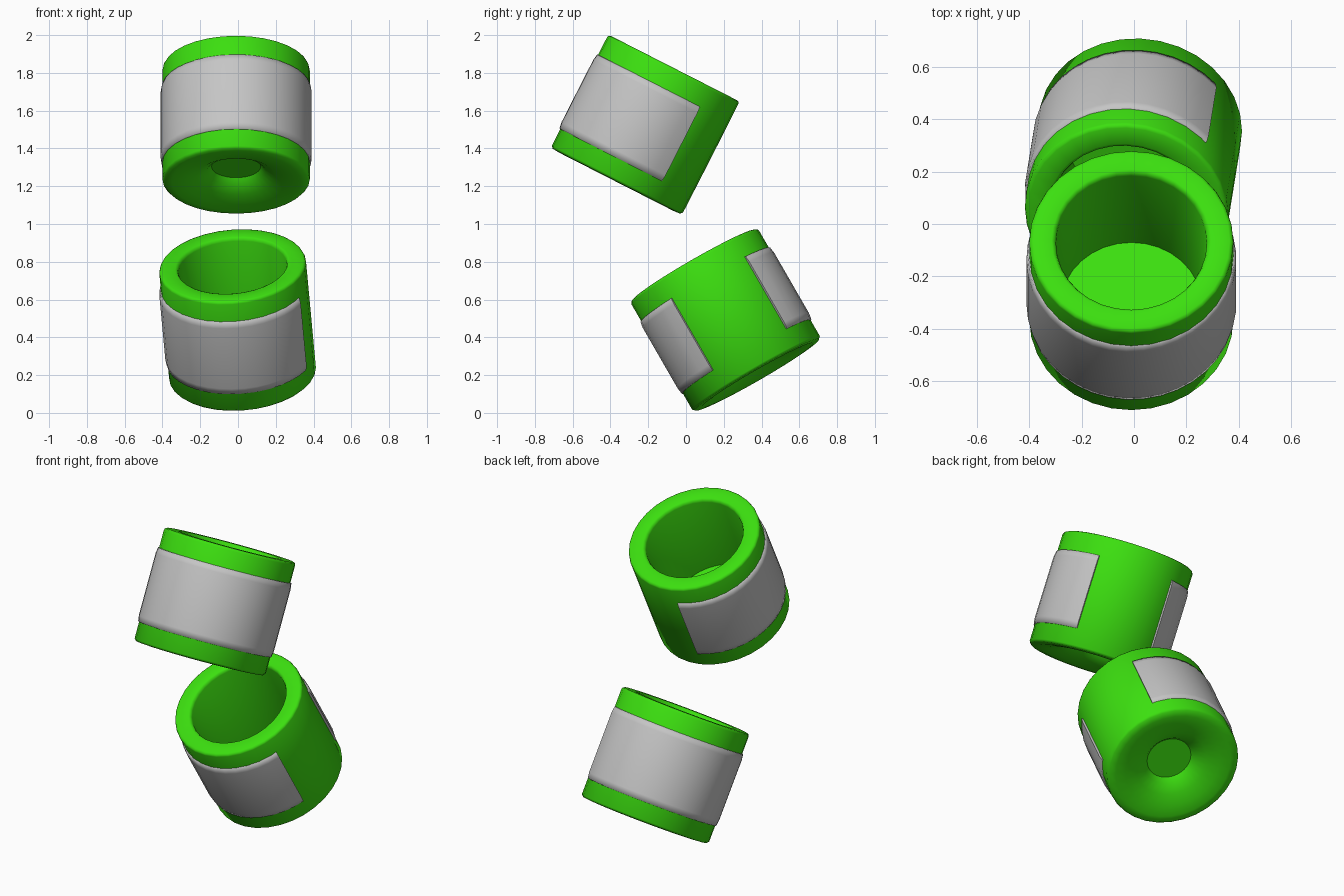
import bpy, bmesh, math
from mathutils import Matrix, Vector

if "Cube" in bpy.data.objects:
    bpy.data.objects.remove(bpy.data.objects["Cube"])


def material(name, rgb):
    m = bpy.data.materials.new(name)
    m.diffuse_color = (*rgb, 1)
    m.use_nodes = True
    m.node_tree.nodes["Principled BSDF"].inputs["Base Color"].default_value = m.diffuse_color
    return m


GREEN = material("bright_green", (0.045, 0.74, 0.005))
GREY = material("light_grey", (0.56, 0.56, 0.56))


def lathe(name, profile, start, sweep, steps, mat, matrix, angle, closed):
    """Sweep an (r, z) profile around local z; closed makes a capped partial band."""
    full = sweep >= 360
    bm = bmesh.new()
    rings = []
    for i in range(steps if full else steps + 1):
        a = math.radians(start + sweep * i / steps)
        rings.append([bm.verts.new((r * math.cos(a), r * math.sin(a), z)) for r, z in profile])
    n = len(profile)
    for i in range(steps):
        a, b = rings[i], rings[(i + 1) % len(rings)]
        for j in range(n if closed else n - 1):
            k = (j + 1) % n
            bm.faces.new((a[j], b[j], b[k], a[k]))
    if not full:
        bm.faces.new(rings[0])
        bm.faces.new(rings[-1][::-1])
    else:
        # flat discs closing both ends of the profile
        bm.faces.new([r[0] for r in rings])
        bm.faces.new([r[-1] for r in rings])
    bmesh.ops.recalc_face_normals(bm, faces=bm.faces)
    mesh = bpy.data.meshes.new(name)
    bm.to_mesh(mesh)
    bm.free()
    mesh.materials.append(mat)
    ob = bpy.data.objects.new(name, mesh)
    bpy.context.collection.objects.link(ob)
    ob.matrix_world = matrix
    bpy.ops.object.select_all(action='DESELECT')
    ob.select_set(True)
    bpy.context.view_layer.objects.active = ob
    bpy.ops.object.shade_smooth_by_angle(angle=math.radians(angle))
    return ob


# Cup: recessed underside, outer wall, rounded rim, hollow inside, floor
CUP = [(.13, .09), (.155, .06), (.21, .03), (.28, .009), (.34, 0), (.378, .003),
       (.39, .015), (.39, .66), (.386, .670), (.375, .675), (.305, .675),
       (.294, .670), (.288, .655), (.27, .13)]
# Label: thin band with softened ends
LABEL = [(.386, .113), (.396, .115), (.401, .15), (.401, .52), (.396, .554), (.386, .556)]


def place(base, axis):
    z = Vector(axis).normalized()
    y = z.cross(Vector((1, 0, 0))).normalized()
    x = y.cross(z)
    m = Matrix((x, y, z)).transposed().to_4x4()
    m.translation = base
    return m


# name, base centre, axis direction, angle at which the label starts
for name, base, axis, start in (
        ("upper", (-.01, -.37, 1.224), (0, .454, .891), 103),
        ("lower", (.025, .378, .199), (-.055, -.34, .59), 41)):
    m = place(base, axis)
    lathe(name + "_cup", CUP, 0, 360, 32, GREEN, m, 45, False)
    lathe(name + "_label", LABEL, start, 290, 30, GREY, m, 75, True)
